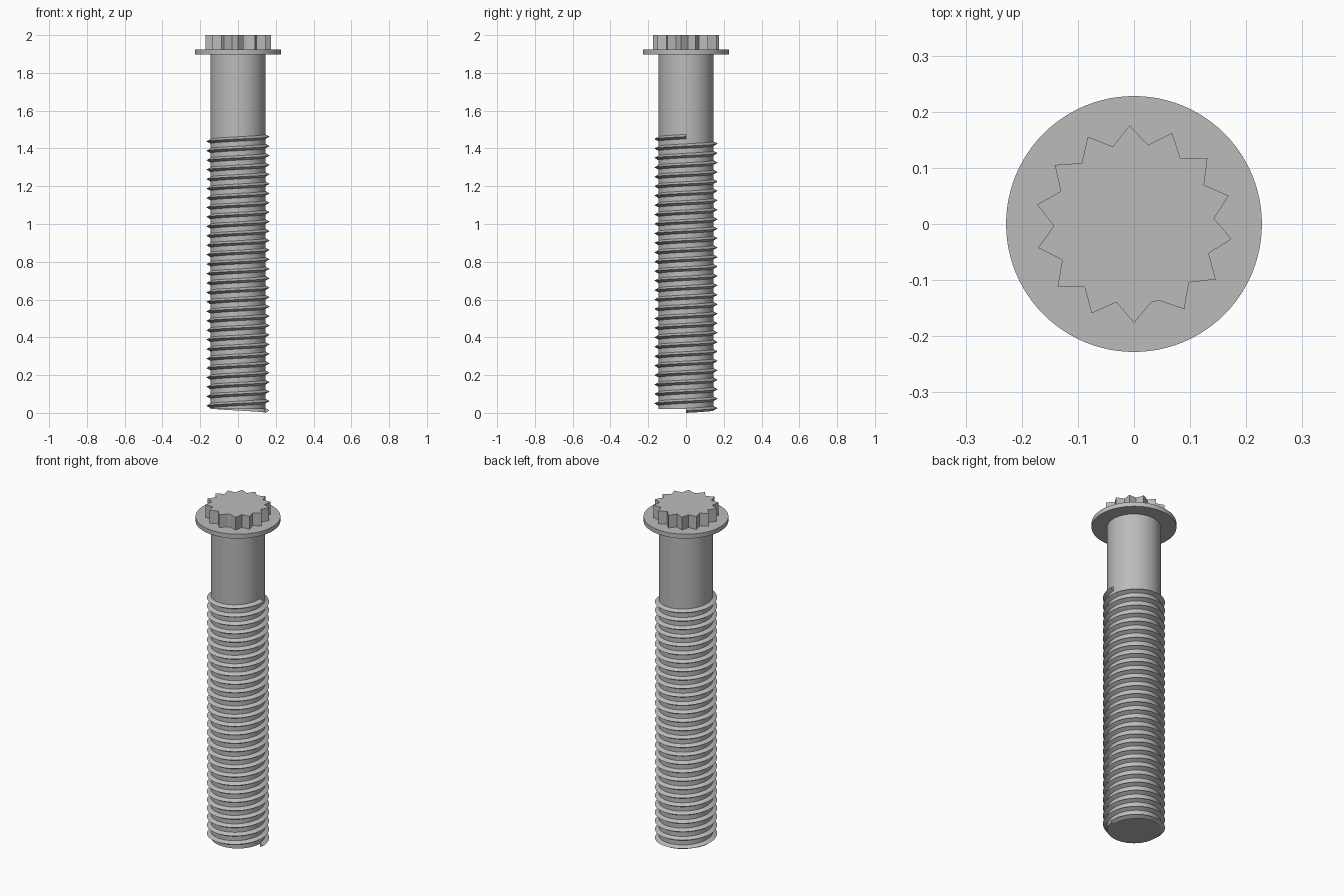
import bpy, bmesh
from math import cos, sin, radians, pi

cube = bpy.data.objects.get("Cube")
if cube:
    bpy.data.objects.remove(cube, do_unlink=True)

steel = bpy.data.materials.new("grey steel")
steel.use_nodes = True
colour = (0.5, 0.5, 0.5, 1)
steel.diffuse_color = colour
steel.node_tree.nodes["Principled BSDF"].inputs["Base Color"].default_value = colour

CORE_R = 0.145
PITCH = 0.05
TURNS = 29
STEPS = 64  # segments per turn


def finish(name, bm):
    """Turn a bmesh into a shaded, coloured object."""
    bmesh.ops.recalc_face_normals(bm, faces=bm.faces)
    mesh = bpy.data.meshes.new(name)
    bm.to_mesh(mesh)
    bm.free()
    obj = bpy.data.objects.new(name, mesh)
    bpy.context.collection.objects.link(obj)
    mesh.materials.append(steel)
    bpy.ops.object.select_all(action='DESELECT')
    obj.select_set(True)
    bpy.context.view_layer.objects.active = obj
    bpy.ops.object.shade_smooth_by_angle(angle=radians(30))


def prism(name, outline, z0, z1):
    """Extrude a flat outline of (radius, angle) points from z0 to z1."""
    bm = bmesh.new()
    base = bm.faces.new([bm.verts.new((r * cos(a), r * sin(a), z0)) for r, a in outline])
    top = bmesh.ops.extrude_face_region(bm, geom=[base], use_keep_orig=True)["geom"]
    verts = [v for v in top if isinstance(v, bmesh.types.BMVert)]
    bmesh.ops.translate(bm, verts=verts, vec=(0, 0, z1 - z0))
    finish(name, bm)


def circle(radius, sides=96):
    return [(radius, 2 * pi * i / sides) for i in range(sides)]


# Shank and flange
prism("shank", circle(CORE_R), 0.02, 1.9)
prism("flange", circle(0.228), 1.898, 1.924)

# Toothed drive head: teeth step clockwise, leaving one slightly wider valley
step = radians(25.34)
outline = []
for i in range(14):
    tip = -pi / 2 - i * step
    outline += [(0.176, tip), (0.143, tip - step / 2)]
outline.append((0.143, -pi / 2 + step / 2))
prism("drive_head", outline, 1.92, 2.0)

# Helical thread with a triangular section, rising anticlockwise
half = PITCH / 4
section = [(CORE_R - 0.001, -half), (0.167, 0), (CORE_R - 0.001, half)]
bm = bmesh.new()
rings = []
for i in range(TURNS * STEPS + 1):
    a = 2 * pi * i / STEPS
    mid = half + PITCH * i / STEPS
    rings.append([bm.verts.new((r * cos(a), r * sin(a), mid + dz)) for r, dz in section])
for low, high in zip(rings, rings[1:]):
    for j in range(3):
        k = (j + 1) % 3
        bm.faces.new((low[j], high[j], high[k], low[k]))
bm.faces.new(rings[0])
bm.faces.new(rings[-1])
finish("thread", bm)
